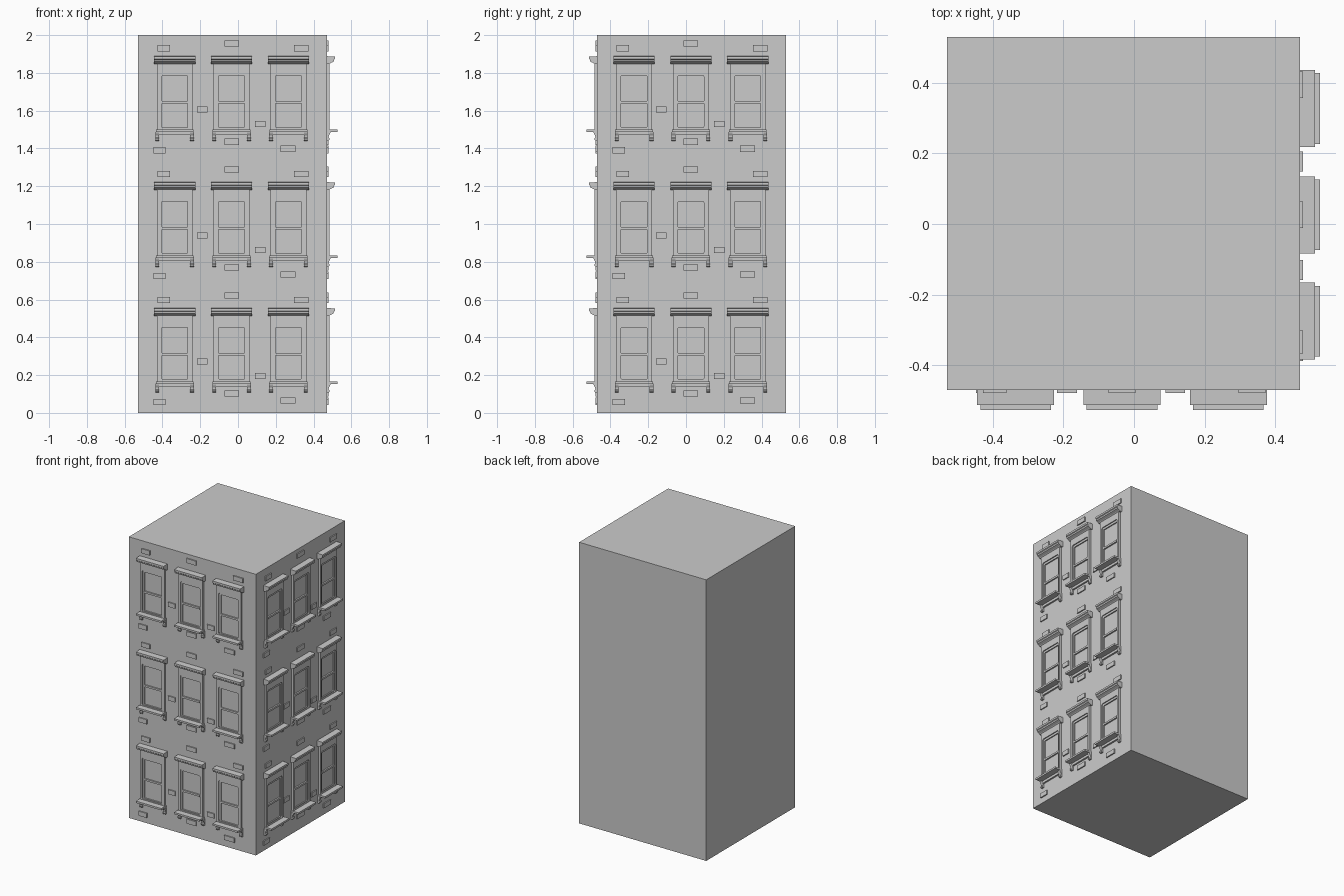
import bpy, bmesh, math
from mathutils import Matrix, Vector

cube = bpy.data.objects.get("Cube")
if cube:
    bpy.data.objects.remove(cube, do_unlink=True)

stone = bpy.data.materials.new("grey_stone")
stone.use_nodes = True
GREY = (0.6, 0.6, 0.6, 1)
stone.diffuse_color = GREY
stone.node_tree.nodes["Principled BSDF"].inputs["Base Color"].default_value = GREY

CENTRE = Vector((-0.03, 0.03, 0))
FLOOR = 2 / 3
HALF = 0.5


def finish(name, bm):
    bmesh.ops.remove_doubles(bm, verts=bm.verts, dist=1e-5)
    bmesh.ops.recalc_face_normals(bm, faces=bm.faces)
    mesh = bpy.data.meshes.new(name)
    bm.to_mesh(mesh)
    bm.free()
    mesh.materials.append(stone)
    return mesh


def place(name, mesh, matrix):
    ob = bpy.data.objects.new(name, mesh)
    ob.matrix_world = matrix
    bpy.context.collection.objects.link(ob)


# Parts lie in the xz plane and stand out from the wall towards -y
def moulding(name, profile, half, centres=(0,)):
    """Extrude a (depth, height) profile sideways about each centre."""
    bm = bmesh.new()
    for c in centres:
        a, b = [[bm.verts.new((c + s * half, -d, z)) for d, z in profile] for s in (-1, 1)]
        bm.faces.new(a)
        bm.faces.new(b[::-1])
        for i in range(len(a)):
            j = (i + 1) % len(a)
            bm.faces.new((a[i], a[j], b[j], b[i]))
    return finish(name, bm)


def block(name, half, z0, z1, depth):
    return moulding(name, [(0, z0), (depth, z0), (depth, z1), (0, z1)], half)


def rounded(half, z0, z1, r, steps=4):
    corners = [(half - r, z1 - r), (r - half, z1 - r), (r - half, z0 + r), (half - r, z0 + r)]
    return [(x + r * math.cos(a), z + r * math.sin(a))
            for k, (x, z) in enumerate(corners)
            for a in [(k + i / steps) * math.pi / 2 for i in range(steps + 1)]]


def ring(name, outer, inner, depth):
    """Rectangular frame with rounded corners."""
    bm = bmesh.new()
    loops = [[bm.verts.new((x, -d, z)) for x, z in rounded(*shape)]
             for shape, d in ((outer, 0), (outer, depth), (inner, depth), (inner, 0))]
    for a, b in zip(loops, loops[1:]):
        for i in range(len(a)):
            j = (i + 1) % len(a)
            bm.faces.new((a[i], a[j], b[j], b[i]))
    return finish(name, bm)


# Building body
bm = bmesh.new()
bmesh.ops.create_cube(bm, size=1, matrix=Matrix.Translation((0, 0, 1)) @ Matrix.Diagonal((1, 1, 2, 1)))
place("building_body", finish("building_body", bm), Matrix.Translation(CENTRE))

# Window parts, measured from the floor level
window = [
    moulding("window_cornice", [(0, 0.514), (0.014, 0.514), (0.02, 0.519), (0.036, 0.526),
                                (0.038, 0.536), (0.043, 0.54), (0.043, 0.553), (0, 0.555)], 0.109),
    ring("window_surround", (0.095, 0.165, 0.515, 0), (0.08, 0.171, 0.467, 0.012), 0.015),
    ring("window_sash", (0.08, 0.171, 0.467, 0.012), (0.068, 0.178, 0.452, 0.004), 0.008),
    block("meeting_rail", 0.069, 0.304, 0.317, 0.01),
    block("window_sill", 0.1, 0.154, 0.167, 0.057),
    block("sill_apron", 0.093, 0.137, 0.155, 0.012),
    moulding("sill_brackets", [(0, 0.107), (0.01, 0.107), (0.015, 0.112), (0.015, 0.119),
                               (0.01, 0.124), (0.011, 0.135), (0.018, 0.146), (0.02, 0.155), (0, 0.155)],
             0.01, (-0.092, 0.092)),
]

# Raised bricks: across, height, half width
bricks = [(-0.364, 0.597, 0.033), (-0.004, 0.622, 0.038), (0.364, 0.597, 0.038),
          (-0.16, 0.272, 0.028), (0.147, 0.195, 0.028), (-0.004, 0.102, 0.038),
          (-0.386, 0.057, 0.032), (0.295, 0.065, 0.04)]
brick_meshes = [block("raised_brick", w, z - 0.016, z + 0.016, 0.008) for _, z, w in bricks]

# Repeat over two walls and three floors
for wall, angle in (("front", 0), ("right", math.pi / 2)):
    turn = Matrix.Translation(CENTRE) @ Matrix.Rotation(angle, 4, 'Z')
    for level in range(3):
        for across in (-0.305, -0.004, 0.297):
            spot = turn @ Matrix.Translation((across, -HALF, level * FLOOR))
            for mesh in window:
                place(f"{wall}_{mesh.name}", mesh, spot)
        for (across, _, _), mesh in zip(bricks, brick_meshes):
            place(f"{wall}_raised_brick", mesh, turn @ Matrix.Translation((across, -HALF, level * FLOOR)))
